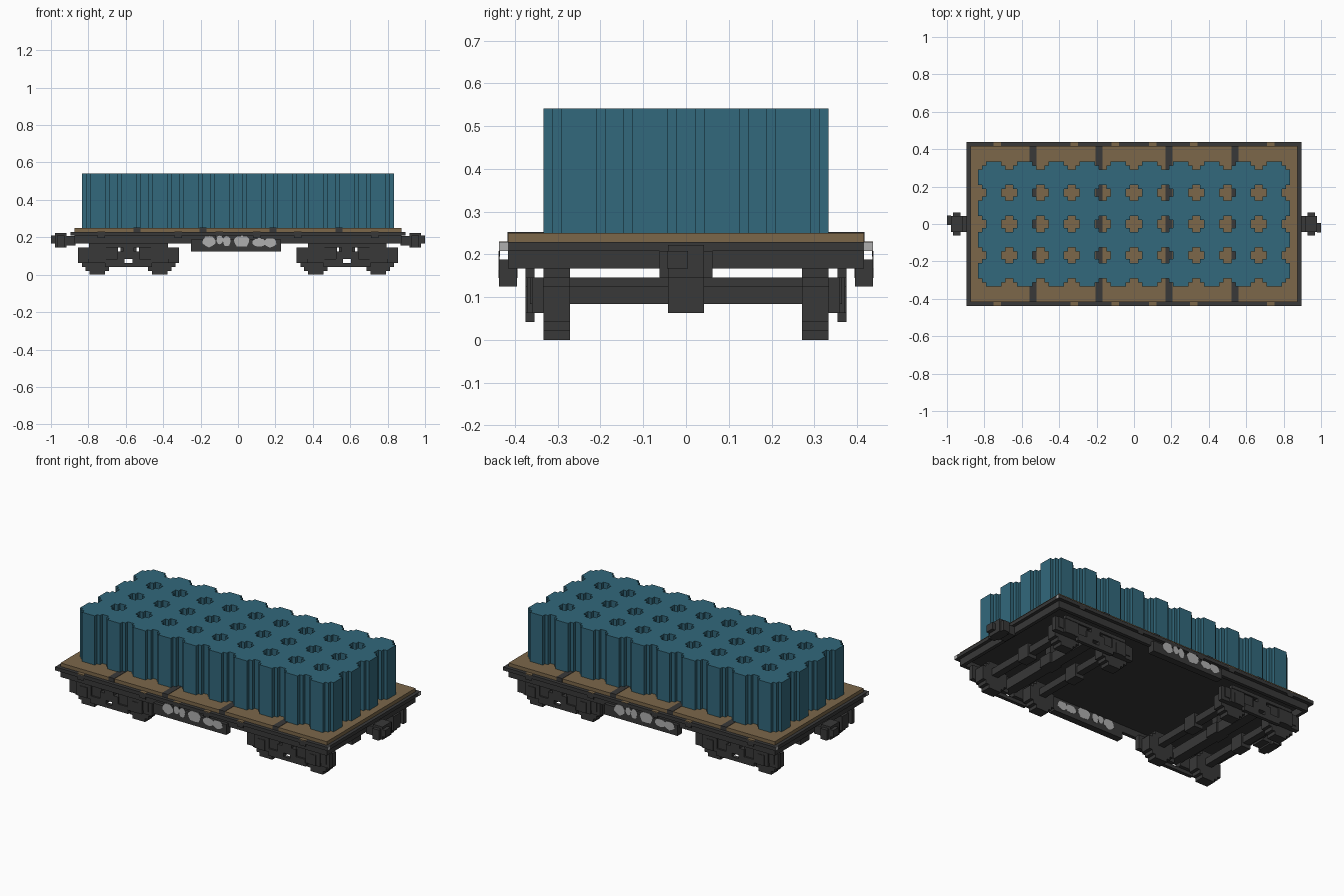
import bpy, bmesh, math
from mathutils import Matrix

if "Cube" in bpy.data.objects:
    bpy.data.objects.remove(bpy.data.objects["Cube"], do_unlink=True)

V = 2 / 96  # block unit


def material(name, rgb):
    m = bpy.data.materials.new(name)
    m.use_nodes = True
    col = (*rgb, 1)
    m.diffuse_color = col
    bsdf = next(n for n in m.node_tree.nodes if n.type == 'BSDF_PRINCIPLED')
    bsdf.inputs["Base Color"].default_value = col
    bsdf.inputs["Roughness"].default_value = 0.9
    return m


BLUE = material("drum blue", (0.032, 0.139, 0.2))
WOOD = material("deck wood", (0.2, 0.136, 0.068))
DARK = material("dark iron", (0.04, 0.04, 0.04))
GREY = material("paint grey", (0.43, 0.43, 0.43))


def finish(name, bm, mat):
    bmesh.ops.recalc_face_normals(bm, faces=bm.faces)
    me = bpy.data.meshes.new(name)
    bm.to_mesh(me)
    bm.free()
    me.materials.append(mat)
    ob = bpy.data.objects.new(name, me)
    bpy.context.collection.objects.link(ob)
    return ob


def boxes(name, specs, mat):
    """One object from boxes given as (x0, x1, y0, y1, z0, z1)."""
    bm = bmesh.new()
    for x0, x1, y0, y1, z0, z1 in specs:
        mtx = (Matrix.Translation(((x0 + x1) / 2, (y0 + y1) / 2, (z0 + z1) / 2))
               @ Matrix.Diagonal((x1 - x0, y1 - y0, z1 - z0, 1)))
        bmesh.ops.create_cube(bm, size=1, matrix=mtx)
    return finish(name, bm, mat)


def prism(name, base, offset, mat):
    """Extrude a closed outline of 3D points by an offset."""
    bm = bmesh.new()
    face = bm.faces.new([bm.verts.new(p) for p in base])
    ext = bmesh.ops.extrude_face_region(bm, geom=[face], use_keep_orig=True)
    verts = [g for g in ext["geom"] if isinstance(g, bmesh.types.BMVert)]
    bmesh.ops.translate(bm, verts=verts, vec=offset)
    return finish(name, bm, mat)


# Stepped circle, eight blocks across
stepped = []
quarter = [(4, 2), (3, 2), (3, 3), (2, 3), (2, 4)]
for _ in range(4):
    stepped += [(x * V, y * V) for x, y in quarter]
    quarter = [(-y, x) for x, y in quarter]

# Drums, ten by four
drums = prism("drums", [(x - 36 * V, y - 12 * V, 12 * V) for x, y in stepped],
              (0, 0, 14 * V), BLUE)
for axis, count in ((0, 10), (1, 4)):
    arr = drums.modifiers.new("rows", 'ARRAY')
    arr.count = count
    arr.use_relative_offset = False
    arr.use_constant_offset = True
    step = [0, 0, 0]
    step[axis] = 8 * V
    arr.constant_offset_displace = step

# Deck, base plate and the beams hanging around it
boxes("deck", [(-.875, .875, -.4165, .4165, .228, 12 * V)], WOOD)
boxes("base_plate", [(-.895, .895, -.4375, .4375, 10 * V, 11 * V)], DARK)
boxes("end_beams", [(s * .8645 - .0105, s * .8645 + .0105, -.4165, .4165, 8 * V, 10 * V)
                    for s in (-1, 1)], DARK)
boxes("side_beams", [(-.875, .875, s * .406 - .0105, s * .406 + .0105, 8 * V, 10 * V)
                     for s in (-1, 1)], DARK)
boxes("deck_straps", [(x - .019, x + .019, -.418, .418, .229, 12 * V + .002)
                      for x in (-.54, -.187, .187, .54)], DARK)

# Rim fittings: wooden pads on top, thin hook plates below, pale end caps
rim_x = (-.73, -.32, -.1, .1, .32, .73)
boxes("rim_pads", [(x - .02, x + .02, s * .427 - .0105, s * .427 + .0105, .225, 11 * V + .001)
                   for x in rim_x for s in (-1, 1)], WOOD)
boxes("rim_hooks", [(x - .02, x + .02, s * .436 - .0015, s * .436 + .0015, .195, .212)
                    for x in rim_x for s in (-1, 1)], DARK)
boxes("rim_end_caps", [(sx * .895 - .001, sx * .895 + .001, sy * .427 - .0104, sy * .427 + .0104,
                        10 * V, 11 * V) for sx in (-1, 1) for sy in (-1, 1)], GREY)

# Hanging side sills
boxes("side_sills", [(-12 * V, 11 * V, s * 20 * V - V, s * 20 * V + V, 6 * V, 9 * V)
                     for s in (-1, 1)], DARK)

# Painted patches: (centre x, centre z, half width, half height)
patches = [(-.155, .179, .035, .032), (-.098, .187, .018, .025), (-.06, .182, .021, .031),
           (.02, .181, .043, .034), (.113, .173, .037, .024), (.172, .172, .034, .026)]
for s, side in ((-1, "front"), (1, "back")):
    for i, (cx, cz, w, h) in enumerate(patches):
        if s > 0:
            cx = -.025 - cx
        ring = []
        for k in range(10):
            a = math.tau * k / 10 + .3
            r = 1 + .08 * math.sin(3 * k + i)
            ring.append((cx + w * r * math.cos(a), min(cz + h * r * math.sin(a), 10 * V)))
        for layer, y0 in (("inner", .3945), ("outer", .4355)):
            prism(f"{side}_{layer}_patch_{i + 1}", [(x, s * y0, z) for x, z in ring],
                  (0, s * .003, 0), GREY)

# Couplers, turned half round at the other end
for s, end in ((1, "left"), (-1, "right")):
    parts = [(.87, .92, -.042, .042, .155, .208),
             (.917, .979, -.042, .042, 7 * V, .222),
             (.928, .969, -.0625, .0625, 7 * V, 10 * V),
             (.979, 1.0, -.045, .005, 8 * V, 10 * V)]
    c = boxes(end + "_coupler", parts, DARK)
    if s < 0:
        c.data.transform(Matrix.Rotation(math.pi, 4, 'Z'))

# Bogies
for cx, end in ((-.5853, "right"), (.5833, "left")):
    # Stepped wheels, axles and axle hubs
    axles = []
    for wx, pos in ((cx - 8 * V, "outer" if cx < 0 else "inner"),
                    (cx + 8 * V, "inner" if cx < 0 else "outer")):
        for s, side in ((-1, "front"), (1, "back")):
            prism(f"{end}_{pos}_{side}_wheel",
                  [(wx + x, s * 13 * V, 4 * V + z) for x, z in stepped], (0, s * 3 * V, 0), DARK)
        axles.append((wx - V, wx + V, -.28, .28, 4 * V, 6 * V))
        axles.append((wx - .03, wx + .03, -.042, .042, 3 * V, 7 * V))
    boxes(end + "_axles", axles, DARK)
    # Cross beam with centre pivot
    boxes(end + "_bolster", [(cx - .03, cx + .03, -.34, .34, 4 * V, 7 * V),
                             (cx - .042, cx + .042, -.042, .042, 4 * V, 7 * V),
                             (cx - .021, cx + .021, -.021, .021, 7 * V, 10 * V)], DARK)
    # Side frames
    frame = []
    for s in (-1, 1):
        def add(x0, x1, y0, y1, z0, z1):
            ya, yb = sorted((s * y0, s * y1))
            frame.append((cx + x0, cx + x1, ya, yb, z0, z1))
        add(-.21, .21, .354, .375, 7 * V, 8 * V)         # top plate
        add(-.03, .03, .333, .375, 4 * V, 7 * V)         # centre column
        add(-.06, .06, .333, .375, 4 * V, 6 * V)         # spring seat
        add(-.125, .125, .354, .375, 2 * V, 3 * V)       # lower bar
        for d in (-1, 1):
            def span(a, b, *rest):
                lo, hi = sorted((d * a, d * b))
                add(lo, hi, *rest)
            span(.055, .25, .333, .365, 4 * V, 7 * V)    # arm
            span(.021, .12, .333, .375, 3 * V, 4 * V)    # strut
            span(.12, .215, .333, .372, 3 * V, 7 * V)    # axle box
            span(.145, .19, .354, .375, 3 * V, 6 * V)    # axle cap
            span(.2, .271, .333, .36, 3 * V, 7 * V)      # end block
    boxes(end + "_side_frames", frame, DARK)
